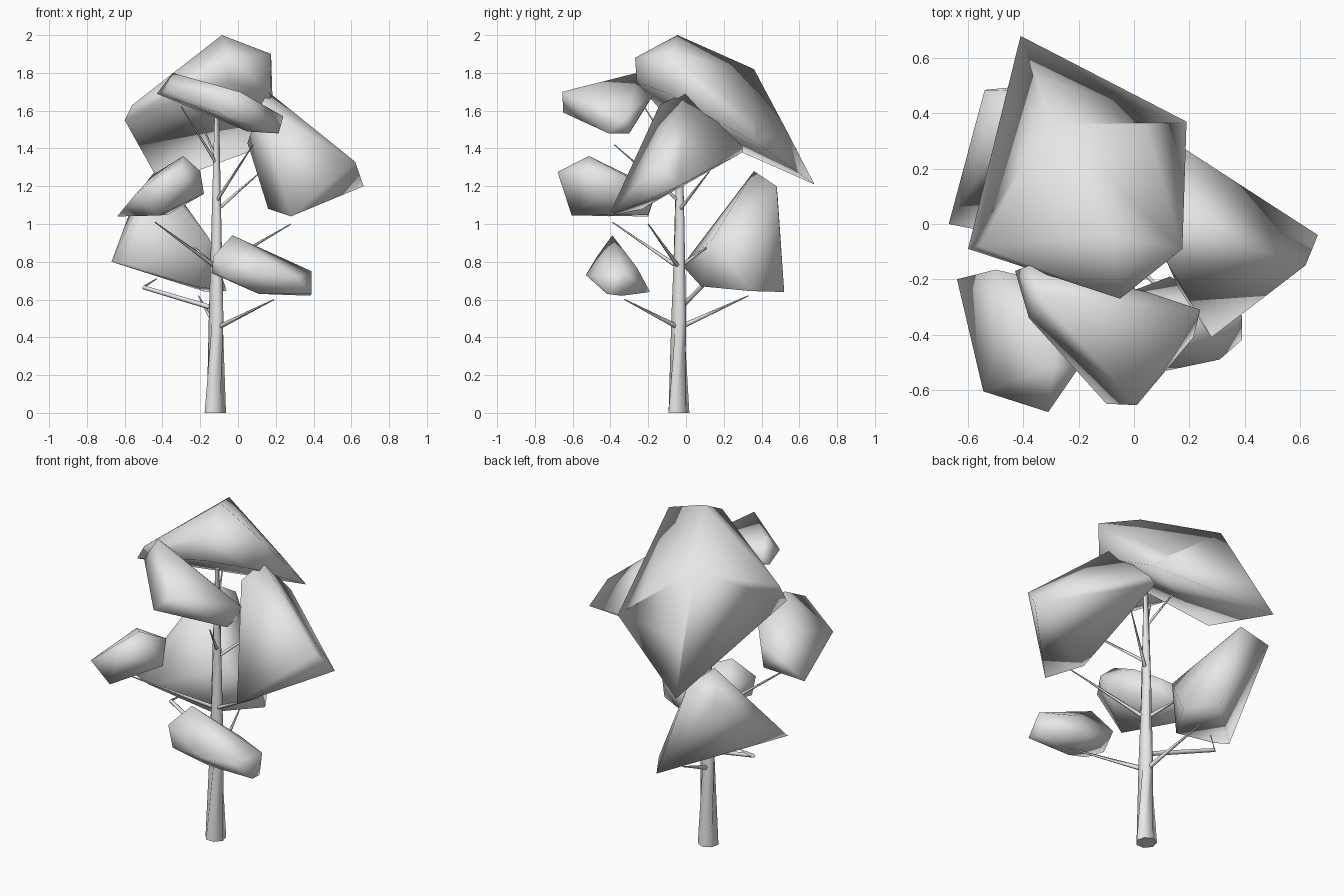
import bpy, bmesh, math
from mathutils import Vector

default_cube = bpy.data.objects.get("Cube")
if default_cube:
    bpy.data.objects.remove(default_cube, do_unlink=True)

# One plain pale grey for the whole tree
grey = bpy.data.materials.new("pale grey")
grey.use_nodes = True
grey.diffuse_color = (.8, .8, .8, 1)
grey.node_tree.nodes["Principled BSDF"].inputs["Base Color"].default_value = (.8, .8, .8, 1)


def finish(name, bm, angle):
    """Turn a bmesh into a named, smooth-shaded object."""
    bmesh.ops.recalc_face_normals(bm, faces=bm.faces)
    mesh = bpy.data.meshes.new(name)
    bm.to_mesh(mesh)
    bm.free()
    mesh.materials.append(grey)
    obj = bpy.data.objects.new(name, mesh)
    bpy.context.collection.objects.link(obj)
    bpy.ops.object.select_all(action='DESELECT')
    obj.select_set(True)
    bpy.context.view_layer.objects.active = obj
    bpy.ops.object.shade_smooth_by_angle(angle=math.radians(angle))


def leaf_clump(name, corners):
    """Soft-shaded foliage mass: the convex hull of a few corners."""
    bm = bmesh.new()
    for corner in corners:
        bm.verts.new(corner)
    result = bmesh.ops.convex_hull(bm, input=bm.verts)
    loose = {e for e in result["geom_interior"] + result["geom_unused"]
             if isinstance(e, bmesh.types.BMVert)}
    bmesh.ops.delete(bm, geom=list(loose), context='VERTS')
    finish(name, bm, 180)


def tapered_limb(name, path, radii, sides):
    """Tapering tube through the path points."""
    bm = bmesh.new()
    points = [Vector(p) for p in path]
    rings = []
    for i, (point, radius) in enumerate(zip(points, radii)):
        before, after = points[max(i - 1, 0)], points[min(i + 1, len(points) - 1)]
        turn = (after - before).to_track_quat('Z', 'Y')
        ring = []
        for k in range(sides):
            a = math.tau * k / sides
            ring.append(bm.verts.new(point + turn @ Vector((radius * math.cos(a), radius * math.sin(a), 0))))
        rings.append(ring)
    for low, high in zip(rings, rings[1:]):
        for k in range(sides):
            n = (k + 1) % sides
            bm.faces.new((low[k], low[n], high[n], high[k]))
    bm.faces.new(rings[0])
    bm.faces.new(rings[-1])
    finish(name, bm, 75)


# Trunk
tapered_limb("trunk",
             [(-.12, -.04, 0), (-.115, -.04, .5), (-.115, -.035, 1), (-.112, -.035, 1.6)],
             [.058, .04, .027, .012], 7)

# Branches: height where each leaves the trunk, then its path outward
branches = {
    "low_front_branch": (.45, [(.19, -.325, .6)]),
    "low_back_branch": (.45, [(-.21, .33, .62)]),
    "elbow_branch": (.55, [(-.5, .08, .665), (-.43, .13, .71)]),
    "left_front_branch": (.77, [(-.44, -.39, 1.01)]),
    "right_front_branch": (.77, [(.28, -.2, 1)]),
    "left_back_branch": (.77, [(-.26, .145, .9)]),
    "upper_front_branch": (1.12, [(.08, -.38, 1.42)]),
    "upper_right_branch": (1.07, [(.125, .125, 1.28)]),
    "top_front_branch": (1.32, [(-.3, -.22, 1.62)]),
    "top_back_branch": (1.34, [(-.2, .15, 1.55)]),
}
for name, (height, path) in branches.items():
    thick = .018 - .007 * height
    radii = [thick, thick * .8, .003] if len(path) > 1 else [thick, .003]
    tapered_limb(name, [(-.114, -.037, height)] + path, radii, 5)

# Foliage masses
leaf_clump("crown_foliage", [
    (-.41, .68, 1.21), (.19, .37, 1.43), (-.6, -.09, 1.55), (.17, -.09, 1.69),
    (-.05, -.26, 1.75), (-.05, -.27, 1.88), (.175, -.09, 1.9), (-.085, -.045, 2),
    (-.31, .36, 1.82), (.04, .36, 1.56), (-.355, .53, 1.5), (-.56, -.08, 1.63)])
leaf_clump("upper_front_foliage", [
    (-.43, -.17, 1.69), (-.38, -.15, 1.72), (-.345, -.26, 1.8), (-.38, -.34, 1.7),
    (.01, -.655, 1.7), (-.1, -.65, 1.59), (.24, -.31, 1.57), (.215, -.41, 1.48),
    (.2, -.3, 1.48), (.05, -.4, 1.49), (.03, -.24, 1.58)])
leaf_clump("right_foliage", [
    (.16, 0, 1.7), (.12, -.14, 1.63), (.05, .15, 1.43), (.1, .3, 1.38), (.14, .3, 1.41),
    (.62, -.15, 1.33), (.665, -.04, 1.2), (.28, -.41, 1.04), (.16, -.23, 1.08)])
leaf_clump("left_front_foliage", [
    (-.64, -.2, 1.04), (-.545, -.605, 1.155), (-.42, -.605, 1.045), (-.31, -.68, 1.275),
    (-.29, -.515, 1.36), (-.2, -.52, 1.28), (-.18, -.45, 1.16), (-.37, -.2, 1.05),
    (-.5, -.165, 1.15), (-.45, -.31, 1.26), (-.255, -.31, 1.25), (-.35, -.2, 1.18)])
leaf_clump("left_back_foliage", [
    (-.67, 0, .8), (-.57, -.02, .78), (-.44, .36, 1.28), (-.54, .485, 1.15),
    (-.35, .48, 1.2), (-.17, .52, .64), (-.06, .34, .645), (-.23, .08, .67), (-.15, .14, .92)])
leaf_clump("low_front_foliage", [
    (-.03, -.39, .94), (.39, -.33, .75), (.39, -.42, .63), (.38, -.34, .62),
    (.31, -.49, .72), (.12, -.53, .73), (.11, -.42, .63), (-.14, -.42, .74),
    (-.13, -.47, .83), (-.08, -.5, .72), (-.08, -.27, .78), (.13, -.19, .64), (.2, -.26, .77)])
